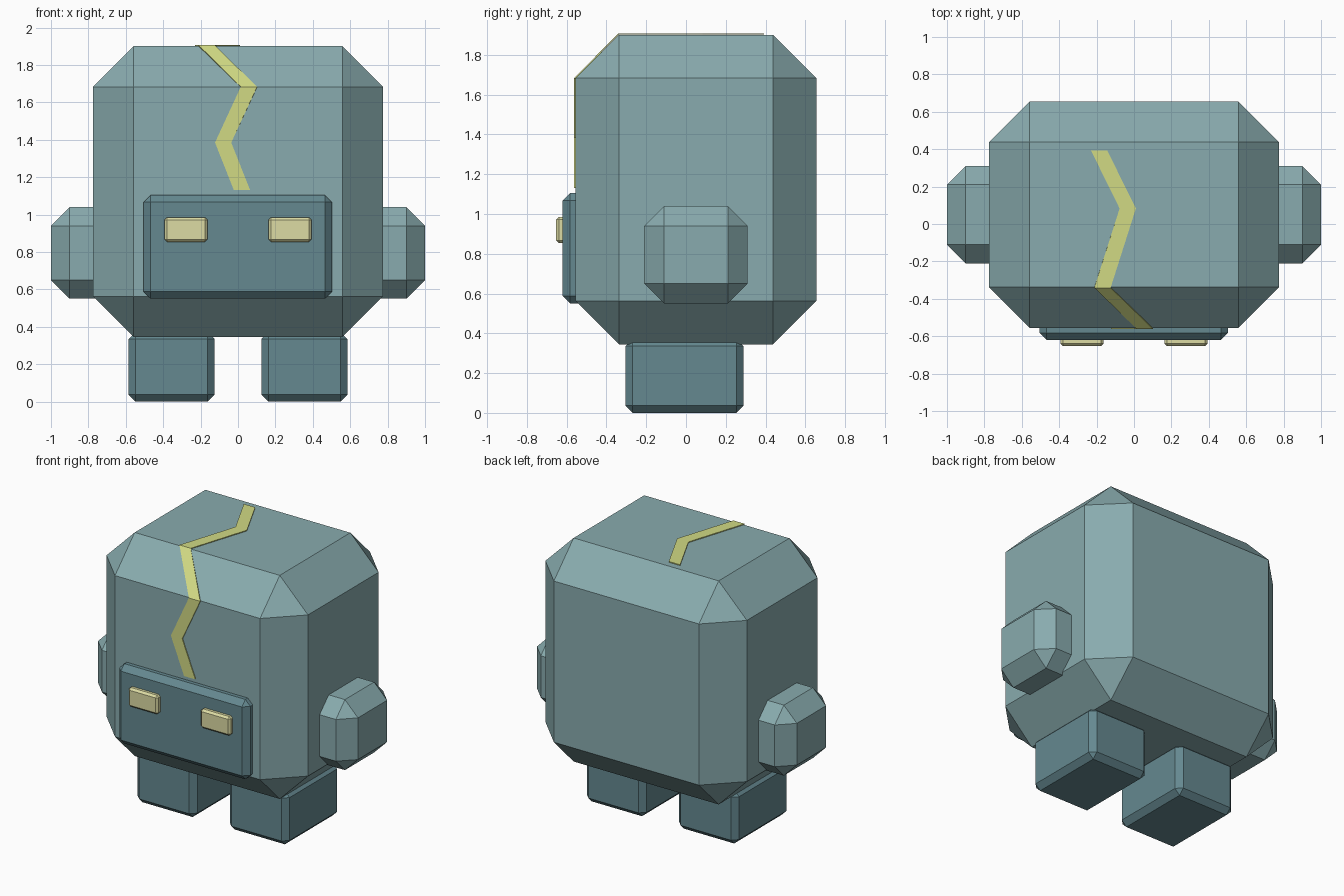
import bpy
import bmesh
from mathutils import Vector

default = bpy.data.objects.get("Cube")
if default:
    bpy.data.objects.remove(default, do_unlink=True)


def make_material(name, rgb):
    mat = bpy.data.materials.new(name)
    mat.use_nodes = True
    color = (*rgb, 1.0)
    mat.diffuse_color = color
    mat.node_tree.nodes["Principled BSDF"].inputs["Base Color"].default_value = color
    return mat


skin = make_material("grey_teal", (0.25, 0.41, 0.425))
dark = make_material("dark_teal", (0.13, 0.25, 0.28))
stripe = make_material("yellow_green", (0.64, 0.70, 0.23))
eye = make_material("pale_yellow", (0.72, 0.71, 0.37))


def add_object(name, bm, mat):
    mesh = bpy.data.meshes.new(name)
    bm.to_mesh(mesh)
    bm.free()
    mesh.materials.append(mat)
    obj = bpy.data.objects.new(name, mesh)
    bpy.context.collection.objects.link(obj)
    return obj


def chamfered_box(name, low, high, width, mat):
    """Box between two corners with a single flat chamfer on every edge."""
    low, high = Vector(low), Vector(high)
    bm = bmesh.new()
    bmesh.ops.create_cube(bm, size=1)
    bmesh.ops.scale(bm, vec=high - low, verts=bm.verts)
    bmesh.ops.translate(bm, vec=(low + high) / 2, verts=bm.verts)
    obj = add_object(name, bm, mat)
    bevel = obj.modifiers.new("chamfer", "BEVEL")
    bevel.width = width
    bevel.segments = 1
    bevel.limit_method = "NONE"
    return obj


def mirrored_pair(name, low, high, width, mat):
    """Left part on +x and its mirror image on -x."""
    chamfered_box("left_" + name, low, high, width, mat)
    chamfered_box("right_" + name, (-high[0], low[1], low[2]),
                  (-low[0], high[1], high[2]), width, mat)


# Body and face
chamfered_box("body", (-0.775, -0.555, 0.345), (0.775, 0.655, 1.9), 0.217, skin)
chamfered_box("face_plate", (-0.505, -0.62, 0.55), (0.502, -0.48, 1.105), 0.038, dark)

# Limbs and eyes
mirrored_pair("arm", (0.6, -0.21, 0.55), (1.0, 0.31, 1.04), 0.1, skin)
mirrored_pair("leg", (0.125, -0.305, 0.0), (0.585, 0.29, 0.372), 0.037, dark)
mirrored_pair("eye", (0.163, -0.653, 0.853), (0.393, -0.59, 0.985), 0.014, eye)

# Zigzag stripe folded over the front, the chamfer and the top
path = [(-0.022, -0.559, 1.13), (-0.123, -0.559, 1.385), (0.015, -0.559, 1.682),
        (-0.212, -0.34, 1.904), (-0.077, 0.083, 1.904), (-0.23, 0.393, 1.904)]
bm = bmesh.new()
rows = [[bm.verts.new(p), bm.verts.new(Vector(p) + Vector((0.087, 0, 0)))]
        for p in path]
for (a, b), (c, d) in zip(rows, rows[1:]):
    bm.faces.new((a, b, d, c))
zigzag = add_object("zigzag_stripe", bm, stripe)
solid = zigzag.modifiers.new("thickness", "SOLIDIFY")
solid.thickness = 0.006
solid.offset = 0
